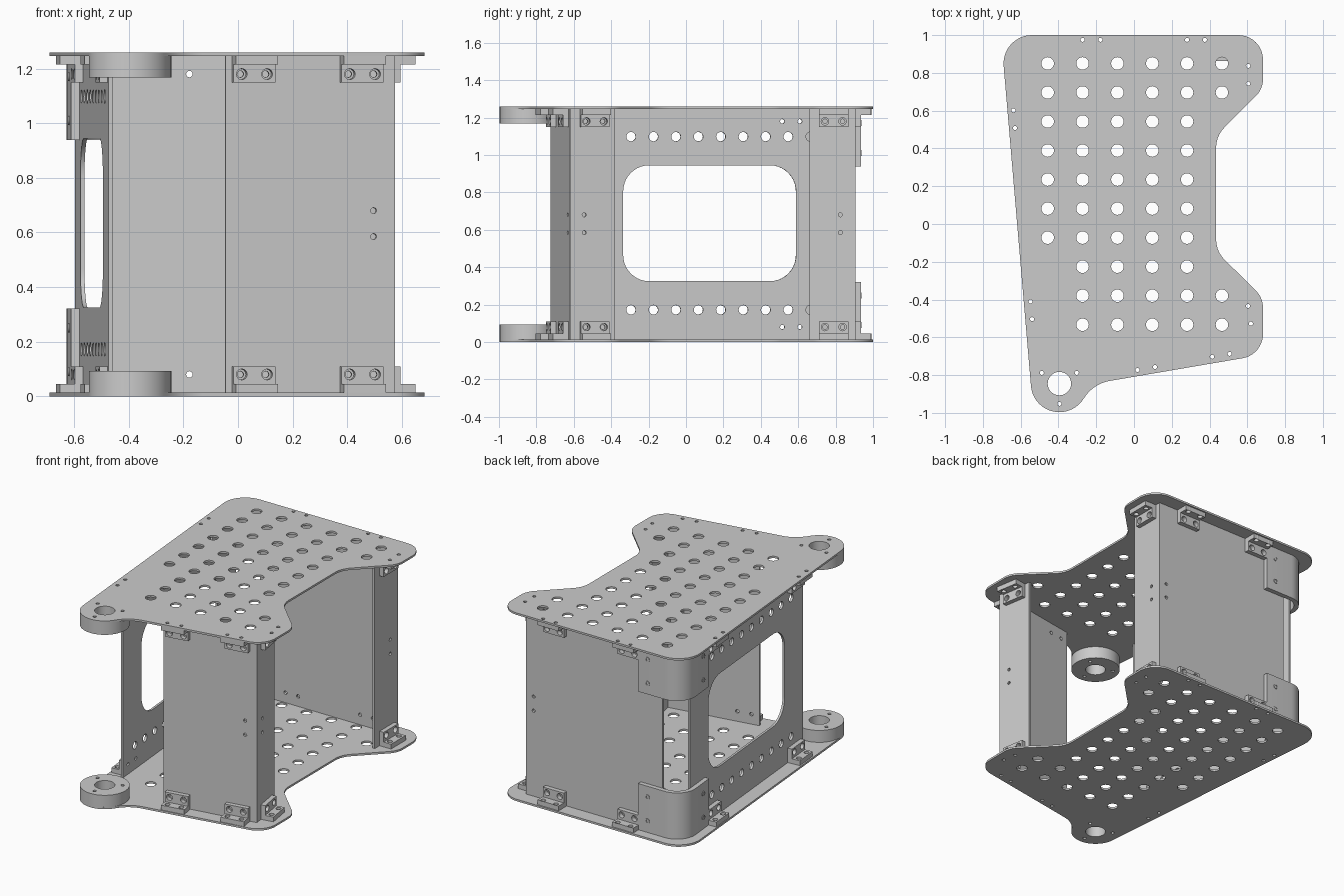
import bpy, bmesh, math
from mathutils import Vector, Matrix

if "Cube" in bpy.data.objects:
    bpy.data.objects.remove(bpy.data.objects["Cube"])

H, T = 1.26, 0.013          # overall height, sheet thickness
I4 = Matrix.Identity(4)


def circle(x, y, r, n=28):
    return [(x + r * math.cos(i * math.tau / n), y + r * math.sin(i * math.tau / n)) for i in range(n)]


def rounded(corners, seg=10):
    """Polygon from (x, y, radius) corners with filleted vertices."""
    out = []
    for i, (x, y, r) in enumerate(corners):
        p = Vector((x, y))
        if r == 0:
            out.append((x, y))
            continue
        d1 = (Vector(corners[i - 1][:2]) - p).normalized()
        d2 = (Vector(corners[(i + 1) % len(corners)][:2]) - p).normalized()
        half = d1.angle(d2) / 2
        c = p + (d1 + d2).normalized() * (r / math.sin(half))
        a, b = p + d1 * (r / math.tan(half)) - c, p + d2 * (r / math.tan(half)) - c
        a0 = math.atan2(a.y, a.x)
        sweep = (math.atan2(b.y, b.x) - a0 + math.pi) % math.tau - math.pi
        out += [(c.x + r * math.cos(a0 + sweep * k / seg), c.y + r * math.sin(a0 + sweep * k / seg))
                for k in range(seg + 1)]
    return out


def rect(x0, y0, x1, y1, r=0.0):
    return rounded([(x0, y0, r), (x1, y0, r), (x1, y1, r), (x0, y1, r)])


def sheet_mesh(outline, holes, z0, z1, matrix):
    """Flat sheet with holes, from local z0 to z1, placed by matrix."""
    cu = bpy.data.curves.new("profile", 'CURVE')
    cu.dimensions, cu.fill_mode, cu.extrude = '2D', 'BOTH', (z1 - z0) / 2
    for loop in [outline] + holes:
        sp = cu.splines.new('POLY')
        sp.points.add(len(loop) - 1)
        for pt, (x, y) in zip(sp.points, loop):
            pt.co = (x, y, 0, 1)
        sp.use_cyclic_u = True
    ob = bpy.data.objects.new("profile", cu)
    bpy.context.collection.objects.link(ob)
    dg = bpy.context.evaluated_depsgraph_get()
    me = bpy.data.meshes.new_from_object(ob.evaluated_get(dg))
    bpy.data.objects.remove(ob)
    me.transform(matrix @ Matrix.Translation((0, 0, (z0 + z1) / 2)))
    return me


def part(name, *meshes):
    bm = bmesh.new()
    for me in meshes:
        bm.from_mesh(me)
    bmesh.ops.remove_doubles(bm, verts=bm.verts, dist=1e-5)
    bmesh.ops.recalc_face_normals(bm, faces=bm.faces)
    me = bpy.data.meshes.new(name)
    bm.to_mesh(me)
    bm.free()
    ob = bpy.data.objects.new(name, me)
    bpy.context.collection.objects.link(ob)
    return ob


def both(name, *meshes):
    """Lower part plus its reflection at the top."""
    part("lower_" + name, *meshes)
    for me in meshes:
        me.transform(Matrix.Translation((0, 0, H)) @ Matrix.Diagonal((1, 1, -1, 1)))
    part("upper_" + name, *meshes)


# Deck plates: outline, ventilation grid, screw holes
BX, BY, BR = -0.395, -0.845, 0.151
boss_arc = [(BX + BR * math.cos(math.radians(a)), BY + BR * math.sin(math.radians(a)), 0)
            for a in range(-35, -176, -5)]
deck = rounded([(-0.704, 1, 0.15), (0.683, 1, 0.13), (0.683, 0.715, 0.13), (0.435, 0.467, 0.15),
                (0.435, -0.145, 0.15), (0.683, -0.39, 0.13), (0.683, -0.692, 0.13),
                (-0.212, -0.845, 0.2)] + boss_arc)
vents = []
for i in range(6):
    for j in range(10):
        if (i == 0 and j > 6) or (i == 5 and 1 < j < 8):
            continue
        vents.append(circle(-0.457 + 0.1845 * i, 0.85 - 0.1537 * j, 0.033))
boss_holes = [circle(BX, BY, 0.062)] + [circle(BX + dx, BY + dy, 0.011, 12)
                                        for dx, dy in ((-0.093, 0.057), (0.092, 0.057), (0, -0.107))]

# Walls run counter-clockwise (outside on the right); bracket centres in deck coordinates
mid = [0.585, 0.68]
walls = {
    "front_wall": ((-0.046, -0.724), (0.575, -0.62), [(0.065, -0.765), (0.46, -0.695)], [0.55]),
    "front_side_wall": ((0.575, -0.62), (0.535, -0.38), [(0.611, -0.481)], [0.077]),
    "back_side_wall": ((0.55, 0.66), (0.55, 0.905), [(0.605, 0.79)], [0.165]),
    "back_wall": ((0.55, 0.905), (-0.46, 0.905), [(0.328, 0.975), (-0.225, 0.975)], [0.055]),
    "left_wall": ((-0.597, 0.81), (-0.475, -0.56), [(-0.634, 0.555), (-0.544, -0.457)], []),
}
screws = []
for name, (p0, p1, centres, mids) in walls.items():
    p0, p1 = Vector(p0), Vector(p1)
    u = (p1 - p0).normalized()
    n = Vector((u.y, -u.x))
    L = (p1 - p0).length
    upright = Matrix(((u.x, 0, n.x, p0.x), (u.y, 0, n.y, p0.y), (0, 1, 0, 0), (0, 0, 0, 1)))
    flat = Matrix(((u.x, n.x, 0, p0.x), (u.y, n.y, 0, p0.y), (0, 0, 1, 0), (0, 0, 0, 1)))
    holes = [circle(m, z, 0.011, 12) for m in mids for z in mid]
    # Angle brackets joining wall and decks
    for k, c in enumerate(centres):
        rel = Vector(c) - p0
        cu, d = rel.dot(u), rel.dot(n)
        pair = (cu - 0.047, cu + 0.047)
        for s in pair:
            w = p0 + u * s + n * d
            screws.append(circle(w.x, w.y, 0.011, 12))
            holes += [circle(s, z, 0.012, 12) for z in (0.08, H - 0.08)]
        x0, x1 = cu - 0.078, cu + 0.078
        both(f"{name}_bracket_{k + 1}",
             sheet_mesh(rect(x0, 0.045, x1, 0.11), [circle(s, 0.08, 0.02, 16) for s in pair], 0, 0.03, upright),
             sheet_mesh(rect(x0, 0, x1, 0.085), [circle(s, d, 0.016, 16) for s in pair], T, 0.045, flat))
    # Window and hole rows of the left wall
    if name == "left_wall":
        holes.append(rect(L / 2 - 0.464, 0.325, L / 2 + 0.464, 0.945, 0.14))
        holes += [circle(L / 2 + (i - 4.5) * 0.1205, z, 0.025, 20) for i in range(10) for z in (0.172, 1.098)]
    part(name, sheet_mesh(rect(0, T, L, H - T), holes, -0.015, 0, upright))

both("deck_plate", sheet_mesh(deck, vents + boss_holes + screws, 0, T, I4))

# Ring bosses under and over the hinge hole
both("hinge_boss", sheet_mesh(circle(BX, BY, BR, 48), boss_holes, T, 0.093, I4))

# Rounded corner wraps at the back left
wrap = rounded([(-0.30, 0.935, 0), (-0.641, 0.935, 0.13), (-0.611, 0.63, 0),
                (-0.581, 0.63, 0), (-0.607, 0.905, 0.1), (-0.30, 0.905, 0)])
both("corner_wrap", sheet_mesh(wrap, [], T, 0.322, I4))
bolts = []
for z in (0.09, 0.25):
    for x, y, ang, axis in ((-0.37, 0.935, math.pi / 2, 'X'), (-0.618, 0.70, math.pi / 2, 'Y')):
        m = Matrix.Translation((x, y, z)) @ Matrix.Rotation(ang, 4, axis)
        bolts.append(sheet_mesh(circle(0, 0, 0.016, 16), [circle(0, 0, 0.009, 10)], -0.004, 0.004, m))
both("corner_wrap_bolts", *bolts)

# Inner angles tying each side wall to its neighbour at mid height
part("back_inner_angle", sheet_mesh([(0.535, 0.89), (0.43, 0.89), (0.43, 0.862), (0.507, 0.862),
                                     (0.507, 0.77), (0.535, 0.77)], [], 0.54, 0.725, I4))
spin = Matrix.Translation((0.575, -0.62, 0)) @ Matrix.Rotation(math.radians(9.5), 4, 'Z')
part("front_inner_angle", sheet_mesh([(-0.015, 0.015), (-0.12, 0.015), (-0.12, 0.043), (-0.043, 0.043),
                                      (-0.043, 0.135), (-0.015, 0.135)], [], 0.54, 0.725, spin))

# Smooth round edges, keep the rest sharp
bpy.ops.object.select_all(action='SELECT')
bpy.context.view_layer.objects.active = bpy.context.collection.objects[0]
bpy.ops.object.shade_smooth_by_angle(angle=math.radians(30))
